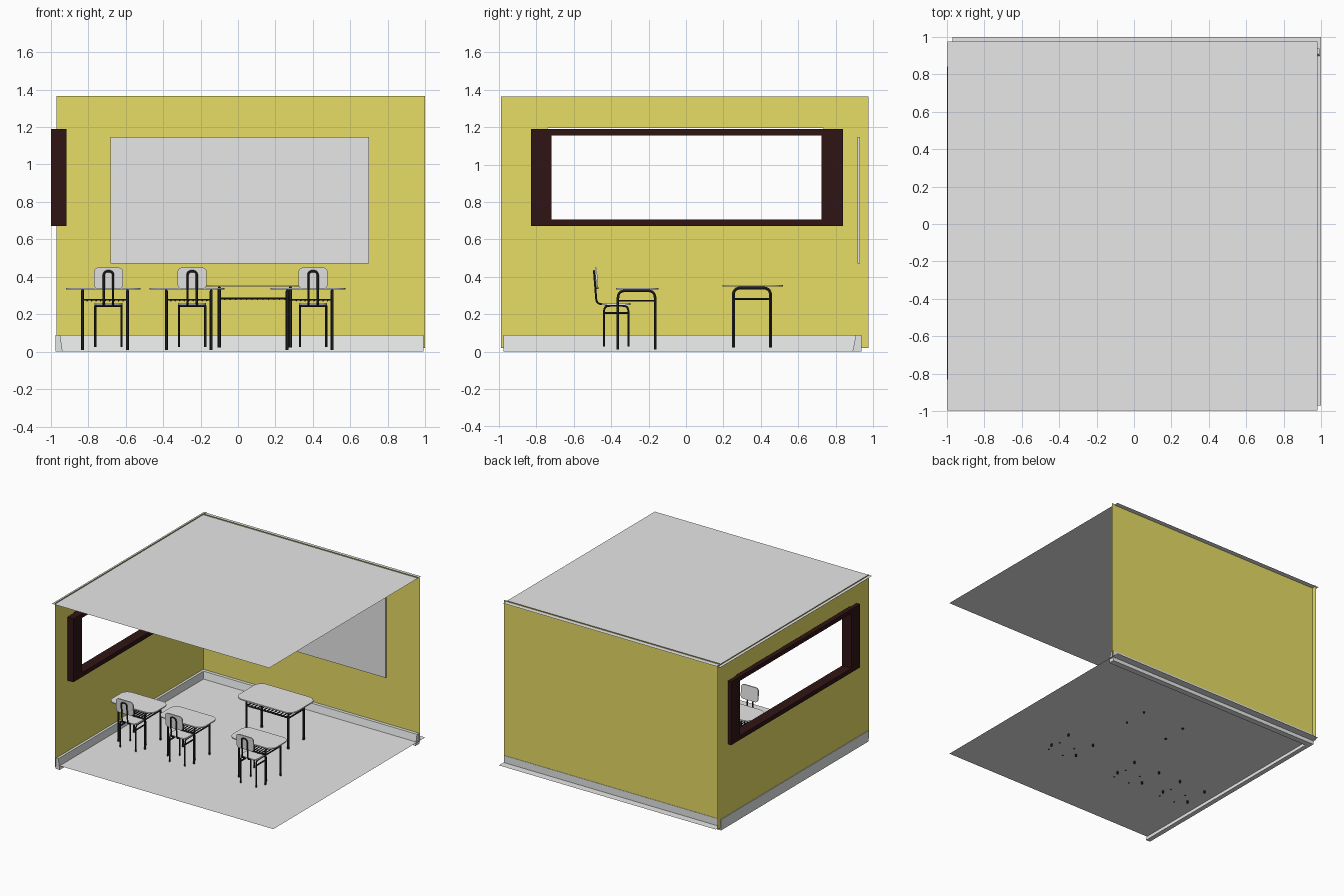
import bpy, bmesh, math
from mathutils import Vector

cube = bpy.data.objects.get("Cube")
if cube:
    bpy.data.objects.remove(cube, do_unlink=True)


def material(name, rgb):
    m = bpy.data.materials.new(name)
    m.use_nodes = True
    m.diffuse_color = (*rgb, 1)
    m.node_tree.nodes["Principled BSDF"].inputs["Base Color"].default_value = (*rgb, 1)
    return m


GREY = material("pale grey", (0.8, 0.8, 0.8))
TRIM = material("trim grey", (0.86, 0.88, 0.88))
YELLOW = material("mustard wall", (0.8, 0.72, 0.13))
BROWN = material("dark brown", (0.03, 0.007, 0.007))
BLACK = material("black metal", (0.02, 0.02, 0.02))


def finish(name, bm, mat):
    bmesh.ops.recalc_face_normals(bm, faces=bm.faces)
    me = bpy.data.meshes.new(name)
    bm.to_mesh(me)
    bm.free()
    me.materials.append(mat)
    ob = bpy.data.objects.new(name, me)
    bpy.context.collection.objects.link(ob)
    return ob


def prism(name, outline, depth, mat):
    """Polygon outline pushed along a vector; a zero depth gives a flat sheet."""
    bm = bmesh.new()
    face = bm.faces.new([bm.verts.new(p) for p in outline])
    depth = Vector(depth)
    if depth.length:
        out = bmesh.ops.extrude_face_region(bm, geom=[face], use_keep_orig=True)
        moved = [v for v in out["geom"] if isinstance(v, bmesh.types.BMVert)]
        bmesh.ops.translate(bm, verts=moved, vec=depth)
    return finish(name, bm, mat)


def box(name, x, y, z, mat):
    base = [(x[0], y[0], z[0]), (x[1], y[0], z[0]), (x[1], y[1], z[0]), (x[0], y[1], z[0])]
    return prism(name, base, (0, 0, z[1] - z[0]), mat)


def rounded_rect(w, h, r, steps=6):
    pts = []
    for i, (sx, sy) in enumerate([(1, 1), (-1, 1), (-1, -1), (1, -1)]):
        for k in range(steps + 1):
            a = math.pi / 2 * (i + k / steps)
            pts.append((sx * (w / 2 - r) + r * math.cos(a), sy * (h / 2 - r) + r * math.sin(a)))
    return pts


def slab(name, x, y, z, r, mat):
    """Horizontal board with rounded corners."""
    cx, cy = sum(x) / 2, sum(y) / 2
    outline = [(cx + u, cy + v, z[0]) for u, v in rounded_rect(x[1] - x[0], y[1] - y[0], r)]
    return prism(name, outline, (0, 0, z[1] - z[0]), mat)


def bend(points, r, steps=5):
    """Round the inner corners of a path."""
    pts = [Vector(p) for p in points]
    path = [pts[0]]
    for a, b, c in zip(pts, pts[1:], pts[2:]):
        p, q = b + (a - b).normalized() * r, b + (c - b).normalized() * r
        for k in range(steps + 1):
            t = k / steps
            path.append(p * (1 - t) ** 2 + b * 2 * t * (1 - t) + q * t * t)
    return path + [pts[-1]]


def tubes(name, paths, radius, mat):
    cu = bpy.data.curves.new(name, "CURVE")
    cu.dimensions = "3D"
    cu.bevel_depth = radius
    cu.bevel_resolution = 1
    cu.use_fill_caps = True
    for path in paths:
        s = cu.splines.new("POLY")
        s.points.add(len(path) - 1)
        for pt, co in zip(s.points, path):
            pt.co = (*co, 1)
    cu.materials.append(mat)
    ob = bpy.data.objects.new(name, cu)
    bpy.context.collection.objects.link(ob)
    bpy.ops.object.select_all(action="DESELECT")
    bpy.context.view_layer.objects.active = ob
    ob.select_set(True)
    bpy.ops.object.convert(target="MESH")
    bpy.ops.object.shade_smooth_by_angle()


def side_frame(x, y0, y1, z0, z1, r):
    return bend([(x, y0, z0), (x, y0, z1), (x, y1, z1), (x, y1, z0)], r)


def table_frame(name, x0, x1, y0, y1, foot, top, shelf, radius, slats):
    """Two bent leg frames joined by a slatted shelf."""
    tubes(name + "_legs", [side_frame(x, y0, y1, foot, top, 0.04) for x in (x0, x1)], radius, BLACK)
    rails = [[(x, y0, shelf), (x, y1, shelf)] for x in (x0, x1)]
    rails += [[(x0, y, shelf + 0.005), (x1, y, shelf + 0.005)] for y in (y0, y1)]
    tubes(name + "_shelf_rails", rails, radius * 0.7, BLACK)
    xs = [x0 + (x1 - x0) * i / (slats + 1) for i in range(1, slats + 1)]
    tubes(name + "_shelf_slats", [[(x, y0, shelf), (x, y1, shelf)] for x in xs], radius * 0.5, BLACK)


# Room shell
def sheet(name, x, y, z, mat):
    return prism(name, [(x[0], y[0], z), (x[1], y[0], z), (x[1], y[1], z), (x[0], y[1], z)], (0, 0, 0), mat)


sheet("floor", (-0.97, 1.0), (-0.97, 1.0), 0.03, GREY)
sheet("ceiling", (-0.995, 0.98), (-0.995, 0.975), 1.357, GREY)
prism("back_wall", [(-0.97, 0.935, 0.02), (1, 0.935, 0.02), (1, 0.935, 1.365), (-0.97, 0.935, 1.365)],
      (0, 0, 0), YELLOW)

# Window wall: a grid of panels with the middle one left open
bm = bmesh.new()
ys, zs = (-0.99, -0.74, 0.735, 0.975), (0.02, 0.685, 1.196, 1.365)
grid = [[bm.verts.new((-0.97, y, z)) for z in zs] for y in ys]
for i in range(3):
    for j in range(3):
        if (i, j) != (1, 1):
            bm.faces.new((grid[i][j], grid[i + 1][j], grid[i + 1][j + 1], grid[i][j + 1]))
finish("window_wall", bm, YELLOW)

# Window frame
fx = (-1.0, -0.915)
for name, y in (("front", (-0.83, -0.72)), ("back", (0.725, 0.84))):
    box("window_post_" + name, fx, y, (0.67, 1.19), BROWN)
for name, z in (("sill", (0.67, 0.705)), ("head", (1.155, 1.19))):
    box("window_" + name, fx, (-0.72, 0.725), z, BROWN)

# Skirting with a sloping inner face
prism("side_skirting", [(-0.975, -0.975, 0), (-0.937, -0.975, 0), (-0.95, -0.975, 0.088),
                        (-0.975, -0.975, 0.088)], (0, 1.913, 0), TRIM)
prism("back_skirting", [(-0.975, 0.938, 0), (-0.975, 0.89, 0), (-0.975, 0.908, 0.088),
                        (-0.975, 0.938, 0.088)], (1.965, 0, 0), TRIM)

# Wall board
box("wall_board", (-0.68, 0.70), (0.917, 0.93), (0.47, 1.148), GREY)

# Pupil desks with chairs
for n, cx in enumerate((-0.692, -0.245, 0.401), 1):
    desk, chair = f"desk_{n}", f"chair_{n}"
    slab(desk + "_top", (cx - 0.228, cx + 0.172), (-0.374, -0.146), (0.332, 0.341), 0.06, GREY)
    table_frame(desk, cx - 0.138, cx + 0.102, -0.364, -0.165, 0.01, 0.325, 0.272, 0.008, 9)

    slab(chair + "_seat", (cx - 0.075, cx + 0.075), (-0.452, -0.296), (0.25, 0.259), 0.03, GREY)
    rest = [(cx + u, -0.483 - 0.08 * v, 0.392 + v) for u, v in rounded_rect(0.156, 0.115, 0.025)]
    prism(chair + "_backrest", rest, (0, 0.01, 0), GREY)
    frame = [side_frame(cx + s * 0.07, -0.438, -0.308, 0.026, 0.245, 0.03) for s in (-1, 1)]
    frame += [[(cx + s * 0.07, -0.438, 0.206), (cx + s * 0.07, -0.308, 0.206)] for s in (-1, 1)]
    frame += [[(cx - 0.07, y, 0.244), (cx + 0.07, y, 0.244)] for y in (-0.41, -0.335)]
    half = [(-0.35, 0.246), (-0.478, 0.256), (-0.492, 0.43)]
    loop = [(cx - 0.025, y, z) for y, z in half] + [(cx + 0.025, y, z) for y, z in reversed(half)]
    frame.append(bend(loop, 0.024))
    tubes(chair + "_frame", frame, 0.006, BLACK)

# Teacher desk
slab("teacher_desk_top", (-0.17, 0.355), (0.195, 0.518), (0.347, 0.357), 0.07, GREY)
table_frame("teacher_desk", -0.10, 0.28, 0.253, 0.452, 0.022, 0.34, 0.28, 0.009, 12)
